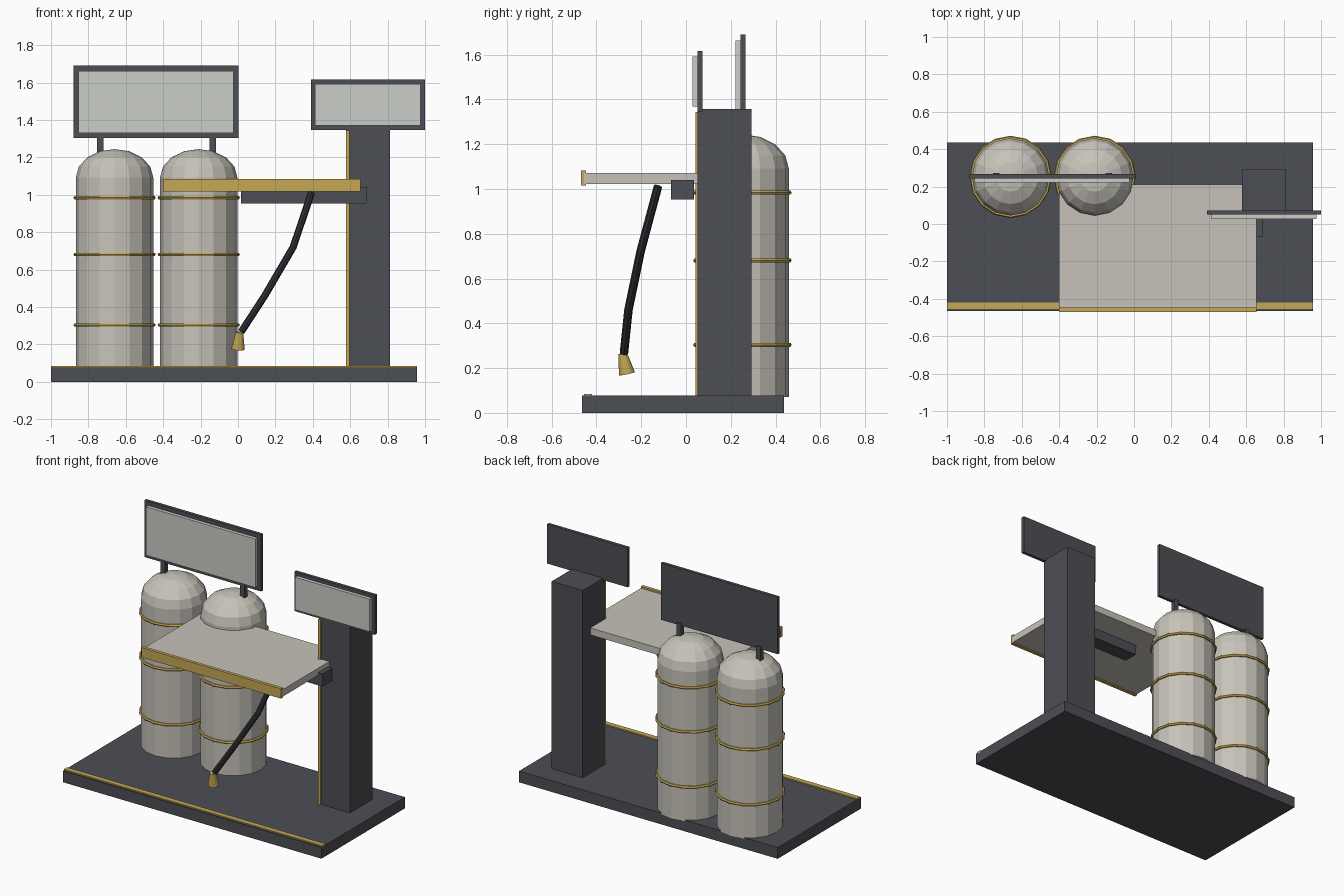
import bpy, bmesh, math
from mathutils import Vector

if "Cube" in bpy.data.objects:
    bpy.data.objects.remove(bpy.data.objects["Cube"])


def mat(name, rgb):
    m = bpy.data.materials.new(name)
    m.diffuse_color = (*rgb, 1)
    m.use_nodes = True
    m.node_tree.nodes["Principled BSDF"].inputs["Base Color"].default_value = m.diffuse_color
    return m


DARK = mat("charcoal", (0.075, 0.077, 0.09))
RUBBER = mat("black_rubber", (0.03, 0.03, 0.036))
STEEL = mat("warm_grey", (0.57, 0.545, 0.49))
PANEL = mat("pale_panel", (0.60, 0.61, 0.57))
GOLD = mat("brass", (0.56, 0.39, 0.09))


def finish(name, bm, m):
    bmesh.ops.recalc_face_normals(bm, faces=bm.faces)
    me = bpy.data.meshes.new(name)
    bm.to_mesh(me)
    bm.free()
    me.materials.append(m)
    o = bpy.data.objects.new(name, me)
    bpy.context.collection.objects.link(o)
    return o


def box(name, x, y, z, m):
    bm = bmesh.new()
    bmesh.ops.create_cube(bm, size=1)
    for v in bm.verts:
        for i, r in enumerate((x, y, z)):
            v.co[i] = (r[0] + r[1]) / 2 + v.co[i] * (r[1] - r[0])
    return finish(name, bm, m)


def sweep(name, rings, m, caps=True, closed=False):
    """Skin a list of equally sized vertex loops."""
    bm = bmesh.new()
    loops = [[bm.verts.new(p) for p in r] for r in rings]
    n = len(loops[0])
    pairs = list(zip(loops, loops[1:]))
    if closed:
        pairs.append((loops[-1], loops[0]))
    for a, b in pairs:
        for i in range(n):
            j = (i + 1) % n
            bm.faces.new((a[i], a[j], b[j], b[i]))
    if caps and not closed:
        bm.faces.new(loops[0])
        bm.faces.new(loops[-1])
    bmesh.ops.remove_doubles(bm, verts=bm.verts, dist=0.0005)
    return finish(name, bm, m)


def tube(name, pts, radii, sides, m):
    pts = [Vector(p) for p in pts]
    rings = []
    for i, p in enumerate(pts):
        d = (pts[min(i + 1, len(pts) - 1)] - pts[max(i - 1, 0)]).normalized()
        u = d.cross(Vector((0, 1, 0))).normalized()
        w = d.cross(u)
        rings.append([p + radii[i] * (u * math.cos(t) + w * math.sin(t))
                      for t in (2 * math.pi * k / sides for k in range(sides))])
    return sweep(name, rings, m)


def circle(cx, cy, z, r, n=16):
    return [(cx + r * math.cos(2 * math.pi * k / n),
             cy + r * math.sin(2 * math.pi * k / n), z) for k in range(n)]


# base slab and front trim
box("base", (-1, 0.957), (-0.465, 0.437), (0, 0.077), DARK)
box("base_trim", (-1, 0.957), (-0.455, -0.42), (0.07, 0.085), GOLD)

# two domed tanks, each with three brass hoops
R, RIM, DOME = 0.207, 1.092, 0.152
for side, cx in (("left", -0.66), ("right", -0.21)):
    prof = [(R, 0.07)] + [(max(R * math.cos(a), 0.0001), RIM + DOME * math.sin(a))
                          for a in (k * math.pi / 8 for k in range(5))]
    bm_rings = [circle(cx, 0.252, z, r) for r, z in prof[:-1]]
    tank = sweep(side + "_tank", bm_rings, STEEL)
    # close the dome with a fan to its tip
    bm = bmesh.new()
    bm.from_mesh(tank.data)
    cap = [f for f in bm.faces if f.calc_center_median().z > RIM and len(f.verts) > 4]
    for v in bmesh.ops.poke(bm, faces=cap)["verts"]:
        v.co.z = RIM + DOME
    bm.to_mesh(tank.data)
    bm.free()
    for i, z in enumerate((0.304, 0.681, 0.984)):
        hoop = [circle(cx, 0.252, z + 0.01 * math.sin(t), 0.21 + 0.01 * math.cos(t))
                for t in (k * math.pi / 3 for k in range(6))]
        sweep(f"{side}_tank_hoop_{i + 1}", hoop, GOLD, closed=True)


# framed sign boards
def sign(name, x, y, z, border):
    box(name + "_frame", x, (y, y + 0.022), z, DARK)
    box(name + "_panel", (x[0] + border, x[1] - border), (y - 0.023, y + 0.002),
        (z[0] + border, z[1] - border), PANEL)


sign("tank_sign", (-0.88, 0.004), 0.244, (1.302, 1.69), 0.028)
sign("pillar_sign", (0.39, 1.0), 0.051, (1.346, 1.615), 0.023)
for side, x in (("left", -0.737), ("right", -0.135)):
    box(side + "_sign_post", (x - 0.017, x + 0.017), (0.238, 0.273), (1.17, 1.32), DARK)

# pillar with brass corner strip
box("pillar", (0.577, 0.812), (0.051, 0.292), (0.07, 1.358), DARK)
box("pillar_trim", (0.577, 0.596), (0.042, 0.053), (0.077, 1.343), GOLD)

# canopy shelf with brass fascia and support arm
box("canopy", (-0.4, 0.655), (-0.455, 0.21), (1.023, 1.071), STEEL)
box("canopy_fascia", (-0.402, 0.655), (-0.47, -0.447), (1.016, 1.083), GOLD)
box("support_arm", (0.015, 0.688), (-0.067, 0.036), (0.953, 1.041), DARK)

# hanging hose and nozzle
tube("hose", [(0.393, -0.125, 1.012), (0.295, -0.203, 0.72), (0.143, -0.257, 0.46),
              (0.018, -0.277, 0.268)], [0.019] * 4, 8, RUBBER)
tube("nozzle", [(0.008, -0.283, 0.265), (0.0, -0.264, 0.175)], [0.02, 0.036], 12, GOLD)
